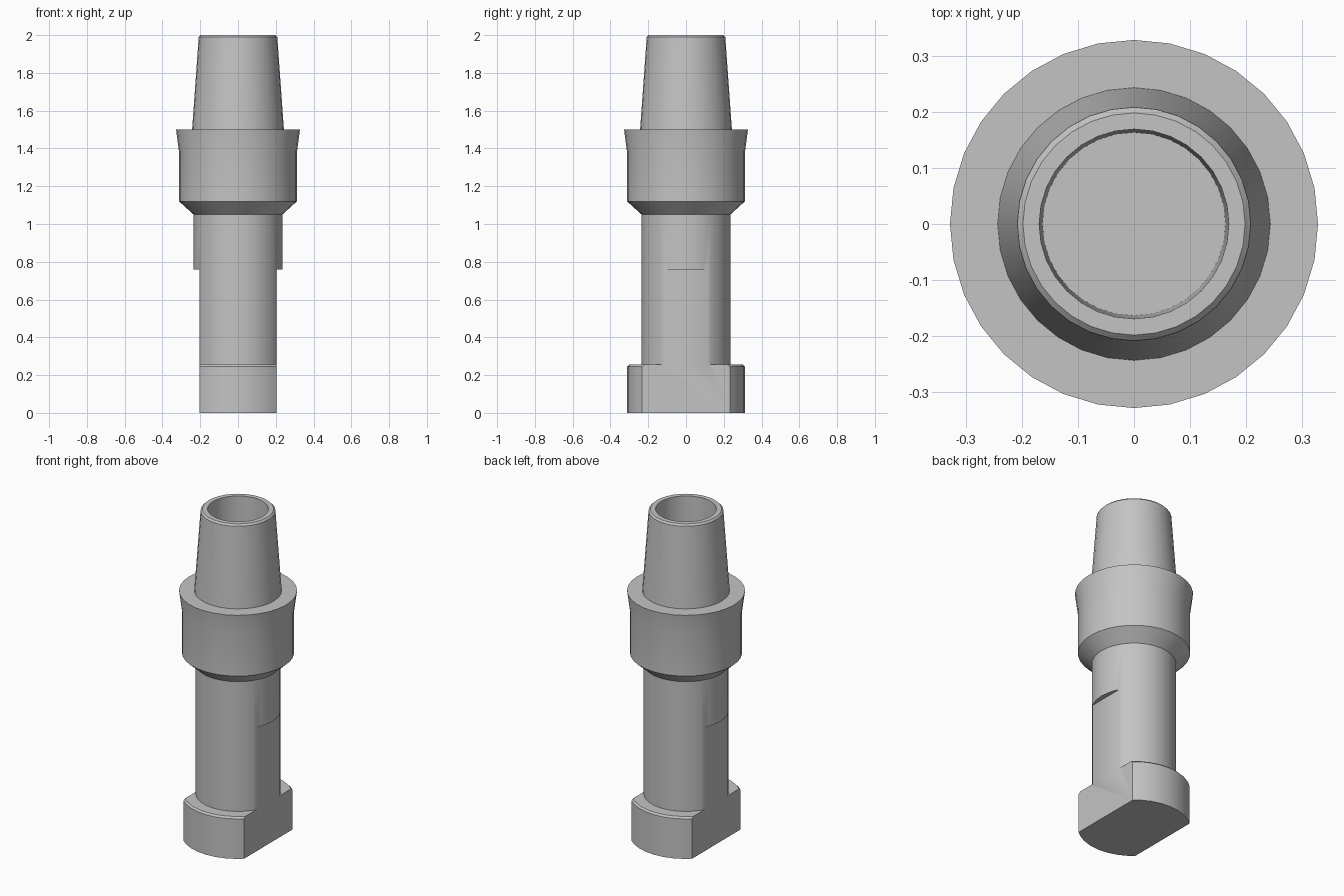
import bpy, bmesh, math

cube = bpy.data.objects.get("Cube")
if cube:
    bpy.data.objects.remove(cube, do_unlink=True)

steel = bpy.data.materials.new("grey steel")
steel.use_nodes = True
colour = (0.55, 0.55, 0.55, 1)
steel.diffuse_color = colour
steel.node_tree.nodes["Principled BSDF"].inputs["Base Color"].default_value = colour


def lathe(name, profile, sides=32):
    """Revolve (radius, height) points about z; ends are closed with flat caps."""
    bm = bmesh.new()
    rings = []
    for r, z in profile:
        rings.append([bm.verts.new((r * math.cos(2 * math.pi * i / sides),
                                    r * math.sin(2 * math.pi * i / sides), z))
                      for i in range(sides)])
    for a, b in zip(rings, rings[1:]):
        for i in range(sides):
            j = (i + 1) % sides
            bm.faces.new((a[i], a[j], b[j], b[i]))
    bm.faces.new(rings[0][::-1])
    bm.faces.new(rings[-1])
    bmesh.ops.recalc_face_normals(bm, faces=bm.faces)
    mesh = bpy.data.meshes.new(name)
    bm.to_mesh(mesh)
    bm.free()
    mesh.materials.append(steel)
    obj = bpy.data.objects.new(name, mesh)
    bpy.context.collection.objects.link(obj)
    return obj


# One turned body: foot, shaft, flared collar, tapered spigot and blind bore
body = lathe("adapter_body", [
    (0.312, 0), (0.312, 0.245), (0.302, 0.255), (0.235, 0.255),
    (0.235, 1.05), (0.312, 1.12), (0.312, 1.38), (0.328, 1.5),
    (0.243, 1.5), (0.208, 1.99), (0.198, 2.0),
    (0.169, 2.0), (0.163, 1.5)])

# Two parallel wrench flats milled on the left and right of the foot and shaft
for side, label in ((-1, "right"), (1, "left")):
    bpy.ops.mesh.primitive_cube_add(size=1, location=(side * 0.455, 0, 0.33))
    cutter = bpy.context.object
    cutter.name = label + "_flat_cutter"
    cutter.scale = (0.5, 1, 0.86)
    cutter.hide_render = True
    cutter.data.materials.append(steel)
    cut = body.modifiers.new(label + "_flat", 'BOOLEAN')
    cut.operation = 'DIFFERENCE'
    cut.solver = 'EXACT'
    cut.object = cutter
    bpy.context.view_layer.objects.active = body
    bpy.ops.object.modifier_apply(modifier=cut.name)
    bpy.data.objects.remove(cutter, do_unlink=True)

# Smooth round walls with crisp machined edges
bpy.ops.object.select_all(action='DESELECT')
body.select_set(True)
bpy.context.view_layer.objects.active = body
bpy.ops.object.shade_smooth_by_angle(angle=math.radians(30))
